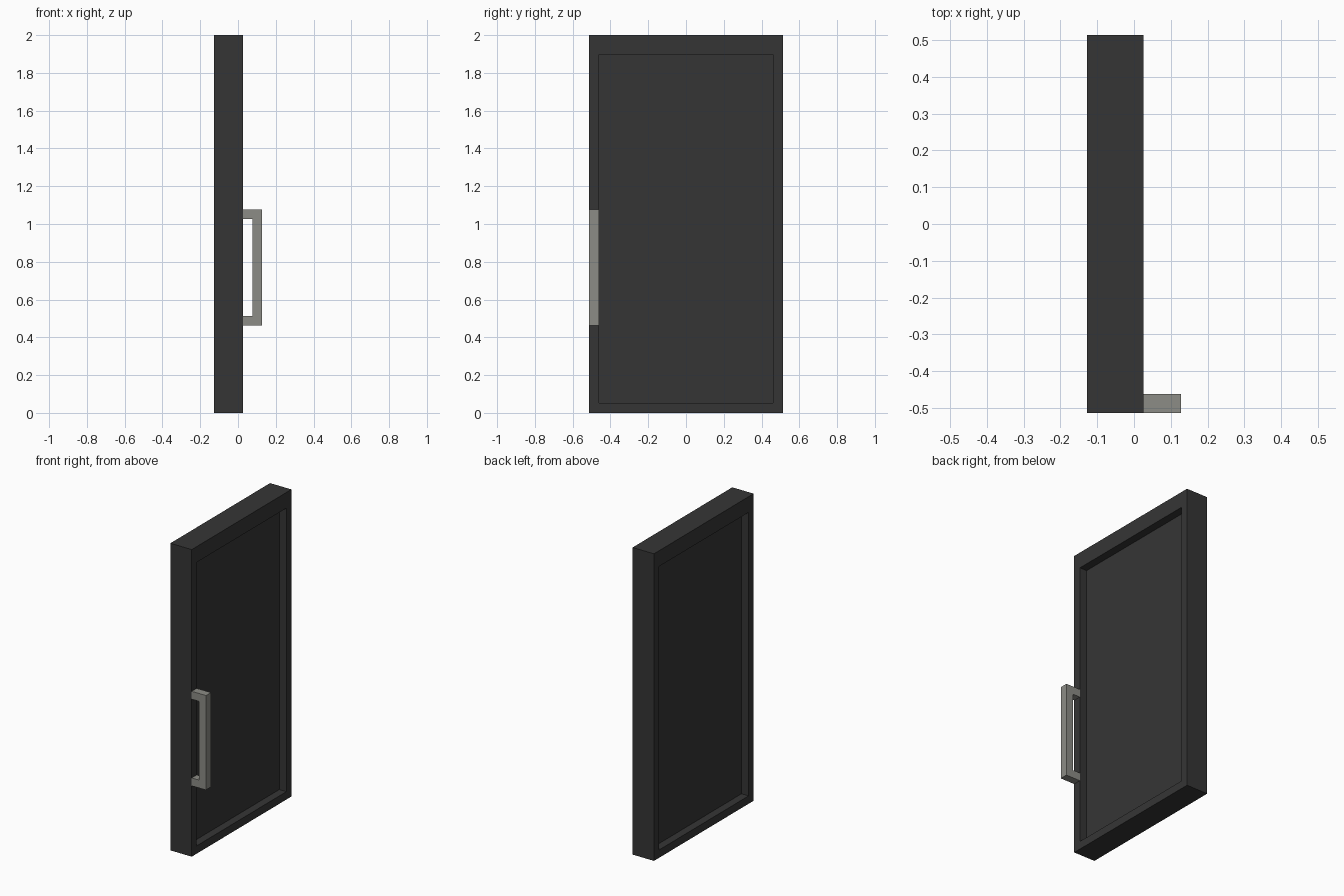
import bpy
import bmesh

U = 2 / 39  # one module: frame width, panel thickness and handle thickness

cube = bpy.data.objects.get("Cube")
if cube:
    bpy.data.objects.remove(cube, do_unlink=True)


def material(name, rgb):
    mat = bpy.data.materials.new(name)
    mat.use_nodes = True
    color = (*rgb, 1)
    mat.diffuse_color = color
    bsdf = next(n for n in mat.node_tree.nodes if n.type == 'BSDF_PRINCIPLED')
    bsdf.inputs["Base Color"].default_value = color
    return mat


def finish(name, bm, mat):
    bmesh.ops.recalc_face_normals(bm, faces=bm.faces)
    mesh = bpy.data.meshes.new(name)
    bm.to_mesh(mesh)
    bm.free()
    mesh.materials.append(mat)
    obj = bpy.data.objects.new(name, mesh)
    bpy.context.collection.objects.link(obj)
    return obj


def loft(name, rings, mat, closed=False):
    """Bridge equal rings of points; cap the ends, or join last to first."""
    bm = bmesh.new()
    loops = [[bm.verts.new([c * U for c in p]) for p in ring] for ring in rings]
    pairs = list(zip(loops, loops[1:]))
    if closed:
        pairs.append((loops[-1], loops[0]))
    else:
        bm.faces.new(loops[0])
        bm.faces.new(loops[-1])
    n = len(loops[0])
    for a, b in pairs:
        for i in range(n):
            j = (i + 1) % n
            bm.faces.new((a[i], a[j], b[j], b[i]))
    return finish(name, bm, mat)


def rect(x, half_width, bottom, top):
    return [(x, -half_width, bottom), (x, half_width, bottom),
            (x, half_width, top), (x, -half_width, top)]


charcoal = material("Charcoal", (0.036, 0.036, 0.036))
warm_grey = material("Warm grey", (0.262, 0.262, 0.238))

# Frame: a rectangular ring with a taller top rail
outer, inner = (10, 0, 39), (9, 1, 37)
loft("door_frame",
     [rect(-1.5, *outer), rect(1.5, *outer), rect(1.5, *inner), rect(-1.5, *inner)],
     charcoal, closed=True)

# Panel recessed on both sides of the frame
loft("door_panel", [rect(-0.5, *inner), rect(0.5, *inner)], charcoal)

# Handle: a squared C profile extruded along y
profile = [(1.5, 9), (3.5 - 1, 9), (2.5, 21), (1.5, 21)]
profile = [(0.5, 9), (2.5, 9), (2.5, 21), (0.5, 21),
           (0.5, 20), (1.5, 20), (1.5, 10), (0.5, 10)]
handle = loft("door_handle",
              [[(x, y, z) for x, z in profile] for y in (-10, -9)],
              warm_grey)

# Shift the door back so that door and handle together are centred on x = 0
for name in ("door_frame", "door_panel"):
    bpy.data.objects[name].location.x = -U
